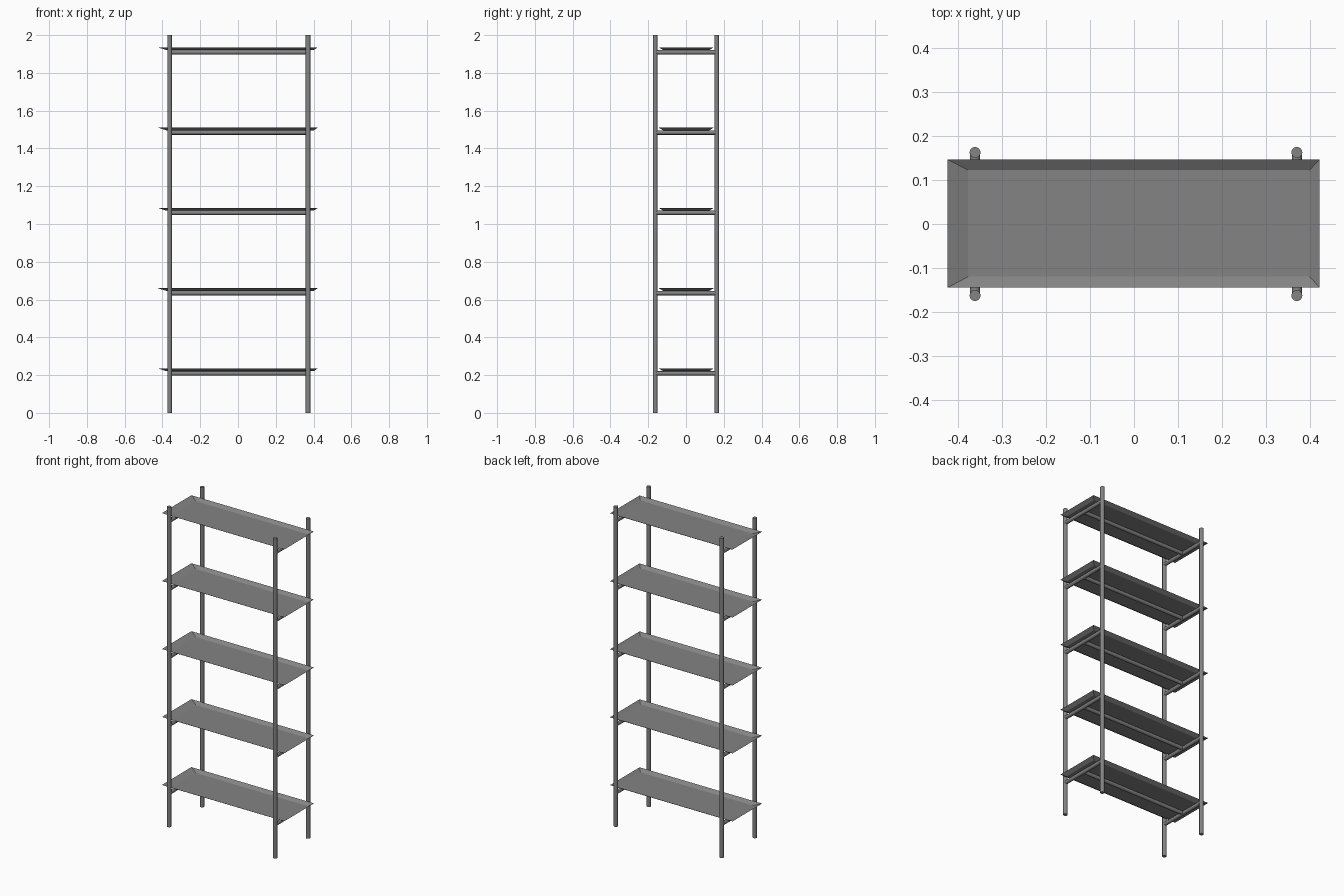
import bpy
import bmesh
import math
from mathutils import Vector

cube = bpy.data.objects.get("Cube")
if cube:
    bpy.data.objects.remove(cube, do_unlink=True)

# Single grey metal finish
metal = bpy.data.materials.new("grey_metal")
metal.use_nodes = True
GREY = (0.23, 0.23, 0.23, 1)
metal.diffuse_color = GREY
metal.node_tree.nodes["Principled BSDF"].inputs["Base Color"].default_value = GREY

POST_X = (-0.362, 0.371)
POST_Y = 0.163
RAIL_R = 0.0115


def tube(name, start, end, radius):
    """Round bar running between two points."""
    a, b = Vector(start), Vector(end)
    bpy.ops.mesh.primitive_cylinder_add(
        vertices=16, radius=radius, depth=(b - a).length, location=(a + b) / 2)
    bar = bpy.context.object
    bar.name = name
    bar.rotation_euler = (b - a).to_track_quat("Z", "Y").to_euler()
    bar.data.materials.append(metal)
    bpy.ops.object.shade_smooth_by_angle(angle=math.radians(40))


def tray(name, z):
    """Thin sheet shelf with four flared edges."""
    bm = bmesh.new()

    def ring(x0, x1, y0, y1, height):
        return [bm.verts.new((x, y, height))
                for x, y in ((x0, y0), (x1, y0), (x1, y1), (x0, y1))]

    floor = ring(-0.378, 0.40, -0.12, 0.123, z)
    rim = ring(-0.425, 0.423, -0.145, 0.147, z + 0.015)
    bm.faces.new(floor)
    for i in range(4):
        j = (i + 1) % 4
        bm.faces.new((floor[j], floor[i], rim[i], rim[j]))
    mesh = bpy.data.meshes.new(name)
    bm.to_mesh(mesh)
    bm.free()
    mesh.materials.append(metal)
    bpy.context.collection.objects.link(bpy.data.objects.new(name, mesh))


# Four upright posts
for side, x in zip(("right", "left"), POST_X):
    for end, y in (("front", -POST_Y), ("back", POST_Y)):
        tube(f"{end}_{side}_post", (x, y, 0), (x, y, 2), 0.0125)

# Five levels: two cross rails, a central long rail and a tray
for level in range(5):
    z = 0.209 + 0.425 * level
    for side, x in zip(("right", "left"), POST_X):
        tube(f"{side}_cross_rail_{level + 1}", (x, -POST_Y, z), (x, POST_Y, z), RAIL_R)
    tube(f"long_rail_{level + 1}", (POST_X[0], 0, z), (POST_X[1], 0, z), RAIL_R)
    tray(f"shelf_tray_{level + 1}", z + RAIL_R)
